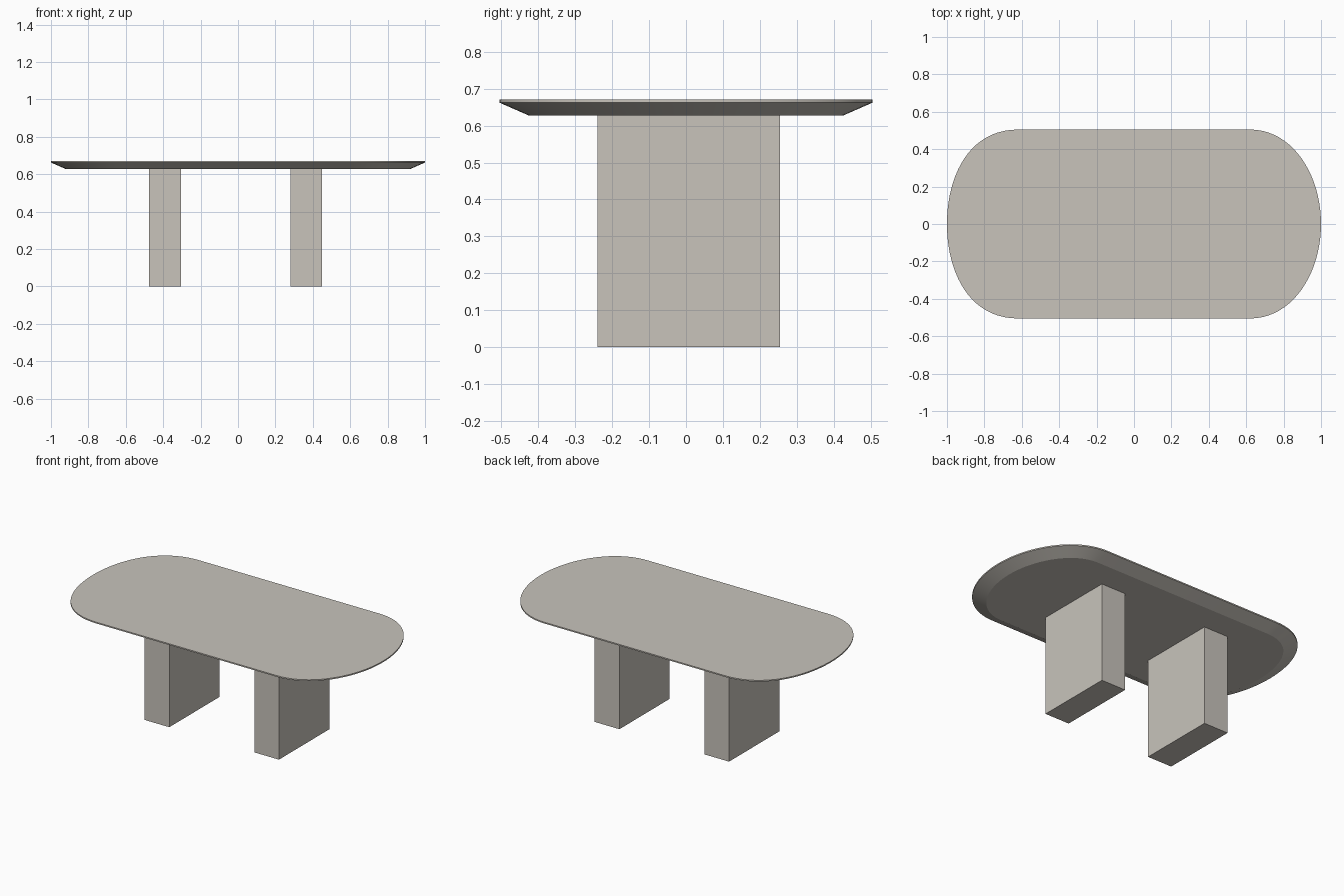
import bpy, bmesh, math
from mathutils import Vector

if "Cube" in bpy.data.objects:
    bpy.data.objects.remove(bpy.data.objects["Cube"])

stone = bpy.data.materials.new("warm grey stone")
stone.diffuse_color = (0.58, 0.55, 0.50, 1)
stone.use_nodes = True
stone.node_tree.nodes["Principled BSDF"].inputs["Base Color"].default_value = stone.diffuse_color


def add_object(name, bm):
    bmesh.ops.recalc_face_normals(bm, faces=bm.faces)
    mesh = bpy.data.meshes.new(name)
    bm.to_mesh(mesh)
    bm.free()
    mesh.materials.append(stone)
    obj = bpy.data.objects.new(name, mesh)
    bpy.context.collection.objects.link(obj)
    return obj


def corner(sx, sy, handle, steps=20):
    # curve from the straight long side to the middle of the rounded end
    p = [Vector(q) for q in ((0.62, 0.505), (handle, 0.505), (1, 0.26), (1, 0))]
    pts = []
    for i in range(steps + 1):
        t = i / steps
        u = 1 - t
        v = p[0]*u**3 + p[1]*3*u*u*t + p[2]*3*u*t*t + p[3]*t**3
        pts.append(Vector((v.x * sx, v.y * sy)))
    return pts


# outline, counter-clockwise from the right end
outline = (corner(1, 1, 0.85)[::-1] + corner(-1, 1, 0.88)[:-1]
           + corner(-1, -1, 0.88)[::-1] + corner(1, -1, 0.85)[:-1])


def inset(points, d):
    result = []
    n = len(points)
    for i, p in enumerate(points):
        tangent = (points[(i + 1) % n] - points[i - 1]).normalized()
        result.append(p + Vector((-tangent.y, tangent.x)) * d)
    return result


# tabletop: thin upright lip with a wide bevel beneath
bm = bmesh.new()
rings = []
for z, d in ((0.627, 0.08), (0.662, 0.0), (0.67, 0.0)):
    rings.append([bm.verts.new((p.x, p.y, z)) for p in inset(outline, d)])
n = len(outline)
for low, high in zip(rings, rings[1:]):
    for i in range(n):
        j = (i + 1) % n
        bm.faces.new((low[i], low[j], high[j], high[i]))
bm.faces.new(rings[0][::-1])
bm.faces.new(rings[-1])
top = add_object("tabletop", bm)
bpy.context.view_layer.objects.active = top
top.select_set(True)
bpy.ops.object.shade_smooth_by_angle(angle=math.radians(15))

# two slab legs
for name, x in (("left_leg", -0.39), ("right_leg", 0.365)):
    bm = bmesh.new()
    bmesh.ops.create_cube(bm, size=1)
    bmesh.ops.scale(bm, vec=(0.17, 0.495, 0.63), verts=bm.verts)
    bmesh.ops.translate(bm, vec=(x, 0.0075, 0.315), verts=bm.verts)
    add_object(name, bm)
